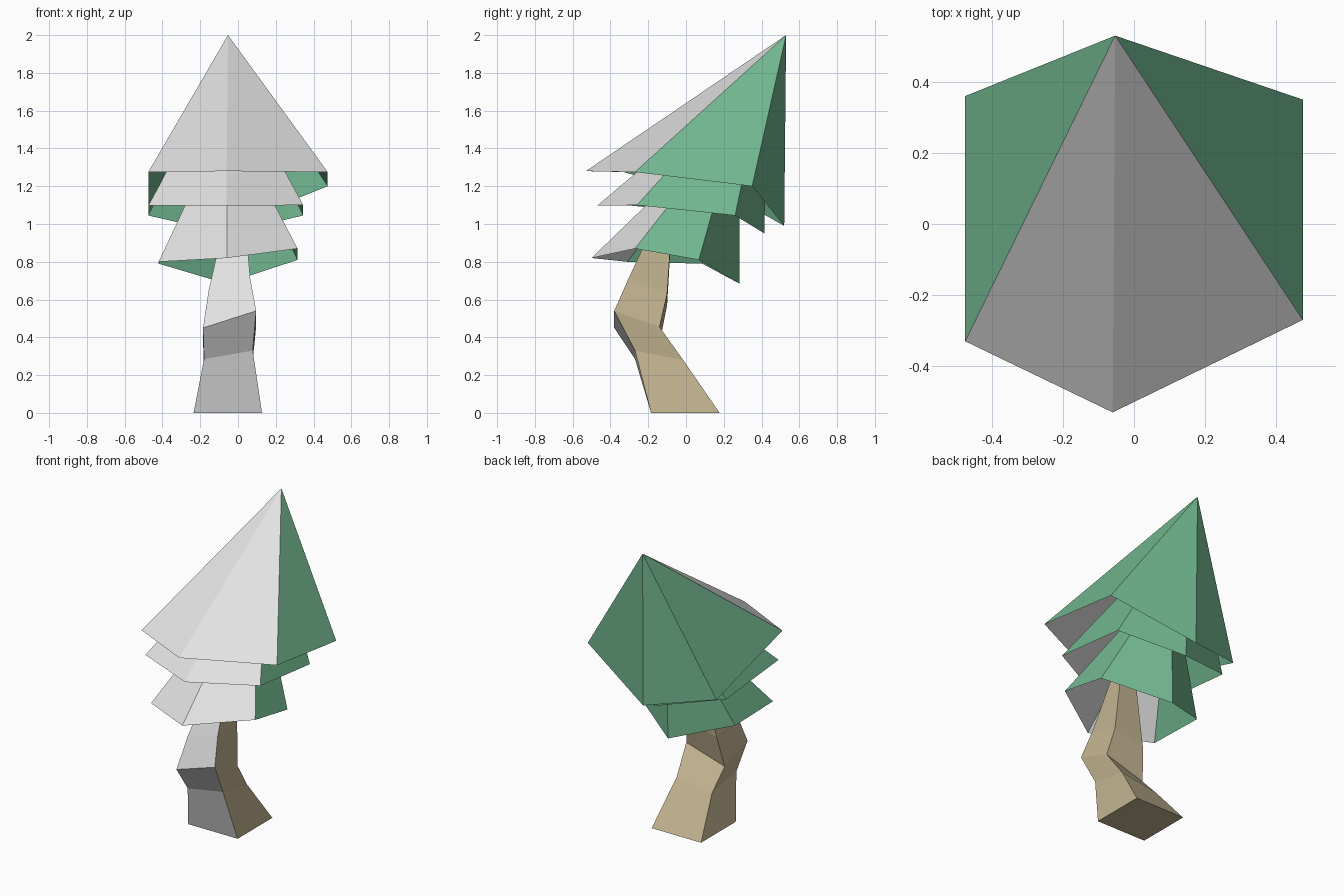
import bpy

if "Cube" in bpy.data.objects:
    bpy.data.objects.remove(bpy.data.objects["Cube"])


def material(name, rgb):
    m = bpy.data.materials.new(name)
    m.diffuse_color = (*rgb, 1)
    m.use_nodes = True
    m.node_tree.nodes["Principled BSDF"].inputs["Base Color"].default_value = m.diffuse_color
    return m


snow = material("snow white", (0.76, 0.76, 0.76))
green = material("needle green", (0.17, 0.48, 0.28))
bark = material("bark tan", (0.54, 0.45, 0.28))


def build(name, verts, faces, mats, white_faces):
    mesh = bpy.data.meshes.new(name)
    mesh.from_pydata(verts, [], faces)
    for m in mats:
        mesh.materials.append(m)
    for p in mesh.polygons:
        p.material_index = 1 if p.index in white_faces else 0
    obj = bpy.data.objects.new(name, mesh)
    bpy.context.collection.objects.link(obj)


def tier(name, apex, corners):
    """Open six-sided leaning cone; the two sides at the front corner are snowy."""
    faces = [(0, 1 + i, 1 + (i + 1) % 6) for i in range(6)]
    build(name, [apex] + corners, faces, (green, snow), (0, 5))


# Foliage tiers: front, right front, right back, back, left back, left front
tier("top_tier", (-0.053, 0.53, 2.0),
     [(-0.06, -0.53, 1.28), (0.475, -0.27, 1.275), (0.475, 0.35, 1.20),
      (-0.05, 0.52, 0.99), (-0.475, 0.36, 1.08), (-0.475, -0.33, 1.275)])
tier("middle_tier", (-0.065, 0.43, 1.86),
     [(-0.06, -0.47, 1.097), (0.345, -0.26, 1.10), (0.345, 0.26, 1.045),
      (-0.06, 0.415, 0.95), (-0.475, 0.26, 1.045), (-0.475, -0.29, 1.097)])
tier("lower_tier", (-0.055, 0.285, 1.58),
     [(-0.058, -0.50, 0.82), (0.315, -0.27, 0.87), (0.315, 0.068, 0.81),
      (-0.065, 0.282, 0.685), (-0.42, 0.086, 0.79), (-0.42, -0.31, 0.80)])

# Crooked square trunk: x left, x right, y front, y back, then the heights of
# the front left, front right, back right and back left corners of each ring
rings = [
    (-0.235, 0.127, -0.185, 0.178, 0, 0, 0, 0),
    (-0.18, 0.078, -0.27, -0.015, 0.285, 0.33, 0.28, 0.24),
    (-0.185, 0.096, -0.38, -0.14, 0.45, 0.54, 0.455, 0.37),
    (-0.155, 0.065, -0.305, -0.10, 0.65, 0.71, 0.63, 0.57),
    (-0.075, 0.04, -0.17, -0.075, 1.0, 1.0, 1.0, 1.0),
]
verts = []
for l, r, f, b, *z in rings:
    verts += [(l, f, z[0]), (r, f, z[1]), (r, b, z[2]), (l, b, z[3])]
faces, front = [(3, 2, 1, 0)], []
for k in range(0, 4 * (len(rings) - 1), 4):
    for i in range(4):
        j = (i + 1) % 4
        if i == 0:
            front.append(len(faces))
        faces.append((k + i, k + j, k + 4 + j, k + 4 + i))
n = len(verts)
faces.append((n - 4, n - 3, n - 2, n - 1))
build("trunk", verts, faces, (bark, snow), front)
